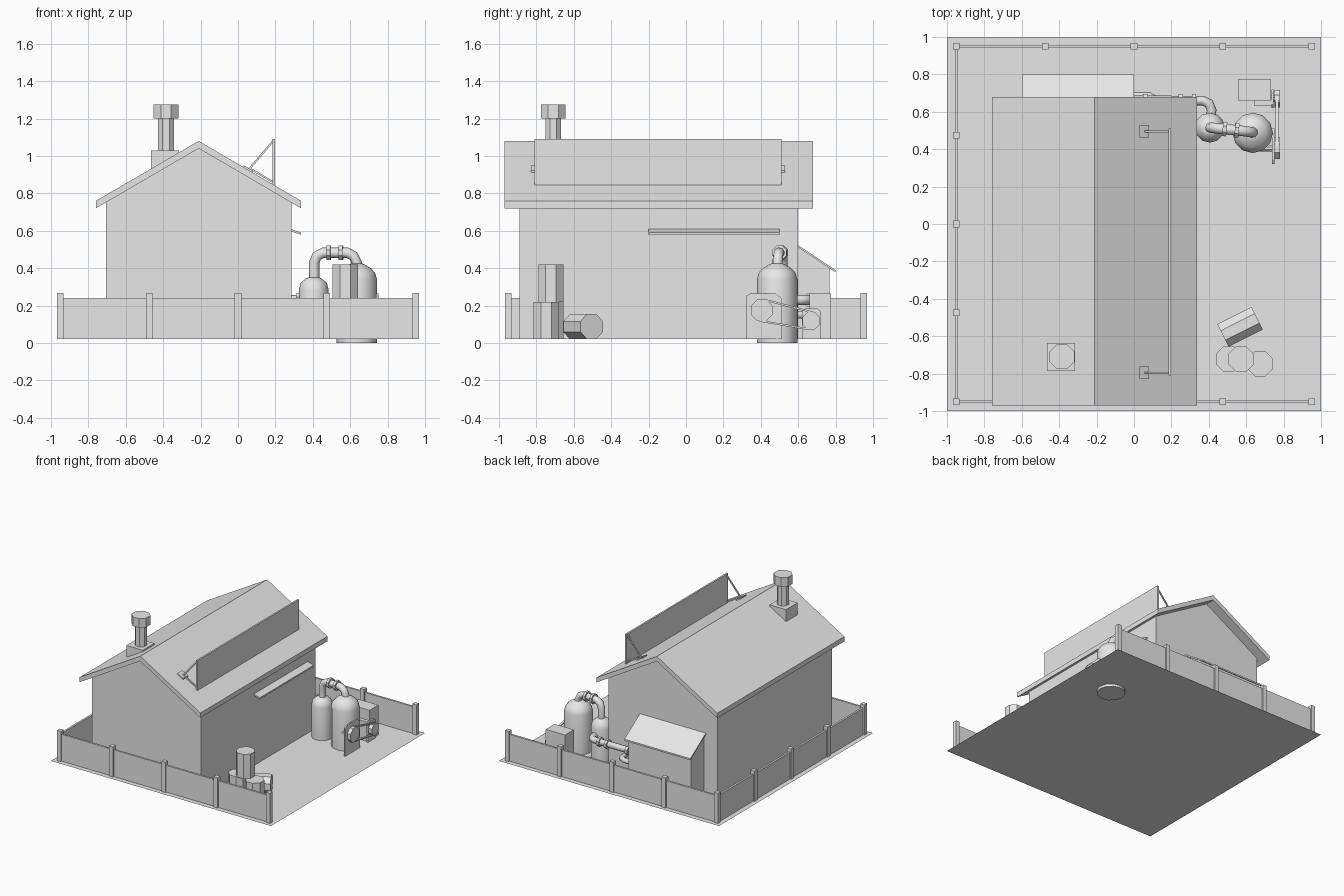
import bpy, bmesh, math
from mathutils import Vector, Matrix

if "Cube" in bpy.data.objects:
    bpy.data.objects.remove(bpy.data.objects["Cube"])

grey = bpy.data.materials.new("plain_grey")
grey.diffuse_color = (0.8, 0.8, 0.8, 1)
grey.use_nodes = True
grey.node_tree.nodes["Principled BSDF"].inputs["Base Color"].default_value = grey.diffuse_color


def finish(name, bm, smooth=False):
    bmesh.ops.recalc_face_normals(bm, faces=bm.faces)
    me = bpy.data.meshes.new(name)
    bm.to_mesh(me)
    bm.free()
    if smooth:
        me.polygons.foreach_set("use_smooth", [True] * len(me.polygons))
        me.set_sharp_from_angle(angle=math.radians(40))
    me.materials.append(grey)
    ob = bpy.data.objects.new(name, me)
    bpy.context.collection.objects.link(ob)
    return ob


def box(name, x0, x1, y0, y1, z0, z1):
    bm = bmesh.new()
    m = Matrix.Translation(((x0 + x1) / 2, (y0 + y1) / 2, (z0 + z1) / 2))
    m = m @ Matrix.Diagonal((x1 - x0, y1 - y0, z1 - z0, 1))
    bmesh.ops.create_cube(bm, size=1, matrix=m)
    return finish(name, bm)


def prism(name, profile, axis, a, b):
    """Extrude a profile along x (points are y, z) or along y (points are x, z)."""
    bm = bmesh.new()
    put = (lambda p, t: (t, p[0], p[1])) if axis == "x" else (lambda p, t: (p[0], t, p[1]))
    face = bm.faces.new([bm.verts.new(put(p, a)) for p in profile])
    ext = bmesh.ops.extrude_face_region(bm, geom=[face], use_keep_orig=True)
    new = [g for g in ext["geom"] if isinstance(g, bmesh.types.BMVert)]
    bmesh.ops.translate(bm, verts=new, vec=Vector(put((0, 0), b - a)))
    return finish(name, bm)


def rod(name, p, q, r, sides=8, smooth=False):
    """Closed cylinder between two points, with flats facing the axes."""
    p, q = Vector(p), Vector(q)
    bm = bmesh.new()
    m = Matrix.Translation((p + q) / 2) @ (q - p).to_track_quat("Z", "Y").to_matrix().to_4x4()
    m = m @ Matrix.Rotation(math.pi / sides, 4, "Z")
    bmesh.ops.create_cone(bm, cap_ends=True, segments=sides, radius1=r, radius2=r,
                          depth=(q - p).length, matrix=m)
    return finish(name, bm, smooth)


def lathe(name, x, y, profile, sides=12):
    bm = bmesh.new()
    rings = [[bm.verts.new((x + r * math.cos(2 * math.pi * i / sides),
                            y + r * math.sin(2 * math.pi * i / sides), z))
              for i in range(sides)] for r, z in profile]
    for lo, hi in zip(rings, rings[1:]):
        for i in range(sides):
            j = (i + 1) % sides
            bm.faces.new((lo[i], lo[j], hi[j], hi[i]))
    bm.faces.new(rings[0])
    bm.faces.new(rings[-1])
    return finish(name, bm, True)


def pipe(name, pts, r):
    cu = bpy.data.curves.new(name, "CURVE")
    cu.dimensions = "3D"
    cu.bevel_depth, cu.bevel_resolution, cu.use_fill_caps = r, 2, True
    sp = cu.splines.new("POLY")
    sp.points.add(len(pts) - 1)
    for s, p in zip(sp.points, pts):
        s.co = (*p, 1)
    cu.materials.append(grey)
    ob = bpy.data.objects.new(name, cu)
    bpy.context.collection.objects.link(ob)


G = 0.02  # ground level

# Ground sheet
bm = bmesh.new()
bmesh.ops.create_grid(bm, x_segments=1, y_segments=1, size=1, matrix=Matrix.Translation((0, 0, G)))
finish("ground", bm)

# House walls and roof
prism("house_walls", [(-0.705, G), (0.285, G), (0.285, 0.755), (-0.21, 1.042), (-0.705, 0.755)],
      "y", -0.89, 0.60)
prism("house_roof", [(-0.76, 0.72), (-0.76, 0.76), (-0.21, 1.08), (0.337, 0.76), (0.337, 0.72),
                     (-0.21, 1.04)], "y", -0.97, 0.68)
prism("wall_awning", [(0.28, 0.598), (0.28, 0.61), (0.337, 0.59), (0.337, 0.578)], "y", -0.2, 0.5)

# Chimney
box("chimney_base", -0.465, -0.315, -0.785, -0.635, 0.85, 1.03)
rod("chimney_pipe", (-0.385, -0.71, 1.0), (-0.385, -0.71, 1.2), 0.046)
rod("chimney_cap", (-0.385, -0.71, 1.2), (-0.385, -0.71, 1.275), 0.072)

# Roof board with its struts and foot plates
box("roof_board", 0.184, 0.198, -0.81, 0.51, 0.845, 1.09)
for i, y in enumerate((-0.795, 0.495)):
    rod(f"board_upper_strut_{i}", (0.06, y, 0.93), (0.188, y, 1.08), 0.007, 4)
    rod(f"board_lower_strut_{i}", (0.06, y, 0.935), (0.188, y, 0.86), 0.007, 4)
    prism(f"board_foot_{i}", [(0.03, 0.93), (0.03, 0.95), (0.08, 0.921), (0.08, 0.90)],
          "y", y - 0.033, y + 0.033)

# Lean-to shed behind the house
prism("shed_walls", [(0.59, G), (0.768, G), (0.768, 0.4), (0.59, 0.52)], "x", -0.585, -0.015)
prism("shed_roof", [(0.59, 0.517), (0.59, 0.53), (0.80, 0.39), (0.80, 0.377)], "x", -0.6, 0.0)

# Fence on the front, left and back
E = 0.95
box("front_fence_panel", -E, E, -E - 0.008, -E + 0.008, G, 0.24)
box("back_fence_panel", -E, E, E - 0.008, E + 0.008, G, 0.24)
box("left_fence_panel", -E - 0.008, -E + 0.008, -E, E, G, 0.24)
spots = {(x * E / 2, s * E) for x in range(-2, 3) for s in (-1, 1)}
spots |= {(-E, k * E / 2) for k in (-1, 0, 1)}
for i, (x, y) in enumerate(sorted(spots)):
    box(f"fence_post_{i}", x - 0.018, x + 0.018, y - 0.018, y + 0.018, G, 0.268)

# Tanks
lathe("large_tank", 0.635, 0.487, [(0.108, 0), (0.108, 0.34), (0.098, 0.375), (0.075, 0.4),
                                   (0.045, 0.418), (0.03, 0.425)])
lathe("small_tank", 0.405, 0.515, [(0.08, G), (0.08, 0.285), (0.07, 0.32), (0.045, 0.343),
                                   (0.03, 0.35)])

# Pipe joining the two tanks, with collars
pipe("tank_pipe", [(0.408, 0.515, 0.33), (0.408, 0.515, 0.43), (0.422, 0.514, 0.465),
                   (0.455, 0.51, 0.482), (0.585, 0.497, 0.482), (0.618, 0.492, 0.465),
                   (0.635, 0.49, 0.43), (0.635, 0.49, 0.41)], 0.028)
for i, x in enumerate((0.485, 0.55)):
    y = 0.507 - (x - 0.485) * 0.1
    rod(f"tank_pipe_collar_{i}", (x - 0.011, y + 0.001, 0.482), (x + 0.011, y - 0.001, 0.482),
        0.041, smooth=True)

# Pipes running to the shed
pipe("shed_pipe", [(0.41, 0.55, 0.23), (0.415, 0.61, 0.23), (0.4, 0.645, 0.23),
                   (0.365, 0.66, 0.23), (-0.03, 0.66, 0.23)], 0.026)
for i, x in enumerate((0.06, 0.25, 0.32)):
    rod(f"shed_pipe_collar_{i}", (x - 0.011, 0.66, 0.23), (x + 0.011, 0.66, 0.23), 0.038,
        smooth=True)
pipe("low_shed_pipe", [(-0.03, 0.685, 0.15), (0.08, 0.685, 0.15), (0.12, 0.665, 0.15),
                       (0.13, 0.59, 0.15)], 0.02)

# Pump: motor box, bearing plates, pulleys and belt
box("motor_box", 0.557, 0.733, 0.66, 0.775, G, 0.265)
prism("large_bearing_plate", [(0.32, G), (0.32, 0.25), (0.345, 0.265), (0.48, 0.265),
                              (0.51, 0.24), (0.51, G)], "x", 0.738, 0.75)
prism("small_bearing_plate", [(0.62, G), (0.62, 0.17), (0.64, 0.185), (0.70, 0.185),
                              (0.72, 0.17), (0.72, G)], "x", 0.735, 0.747)
box("motor_mount", 0.645, 0.745, 0.63, 0.662, G, 0.18)
C1, C2, R1, R2 = (0.405, 0.175), (0.67, 0.118), 0.062, 0.05
for n, c, r in (("large_pulley", C1, R1), ("small_pulley", C2, R2)):
    rod(n, (0.75, *c), (0.78, *c), r)
    rod(n + "_shaft", (0.66, *c), (0.755, *c), 0.018)
d = (Vector(C2) - Vector(C1)).normalized()
side = Vector((-d.y, d.x))
for i, s in enumerate((1, -1)):
    a, b = Vector(C1) + side * s * (R1 - 0.004), Vector(C2) + side * s * (R2 - 0.004)
    w = side * 0.005
    prism(f"drive_belt_{i}", [a - w, b - w, b + w, a + w], "x", 0.757, 0.773)

# Barrels: three upright, one lying down
for i, (x, y, z) in enumerate(((0.505, -0.722, G), (0.675, -0.747, G), (0.573, -0.722, 0.22))):
    rod(f"barrel_{i}", (x, y, z), (x, y, z + 0.2), 0.073)
c, v = Vector((0.567, -0.55, G + 0.0675)), Vector((0.091, 0.046, 0))
rod("fallen_barrel", c - v, c + v, 0.073)
